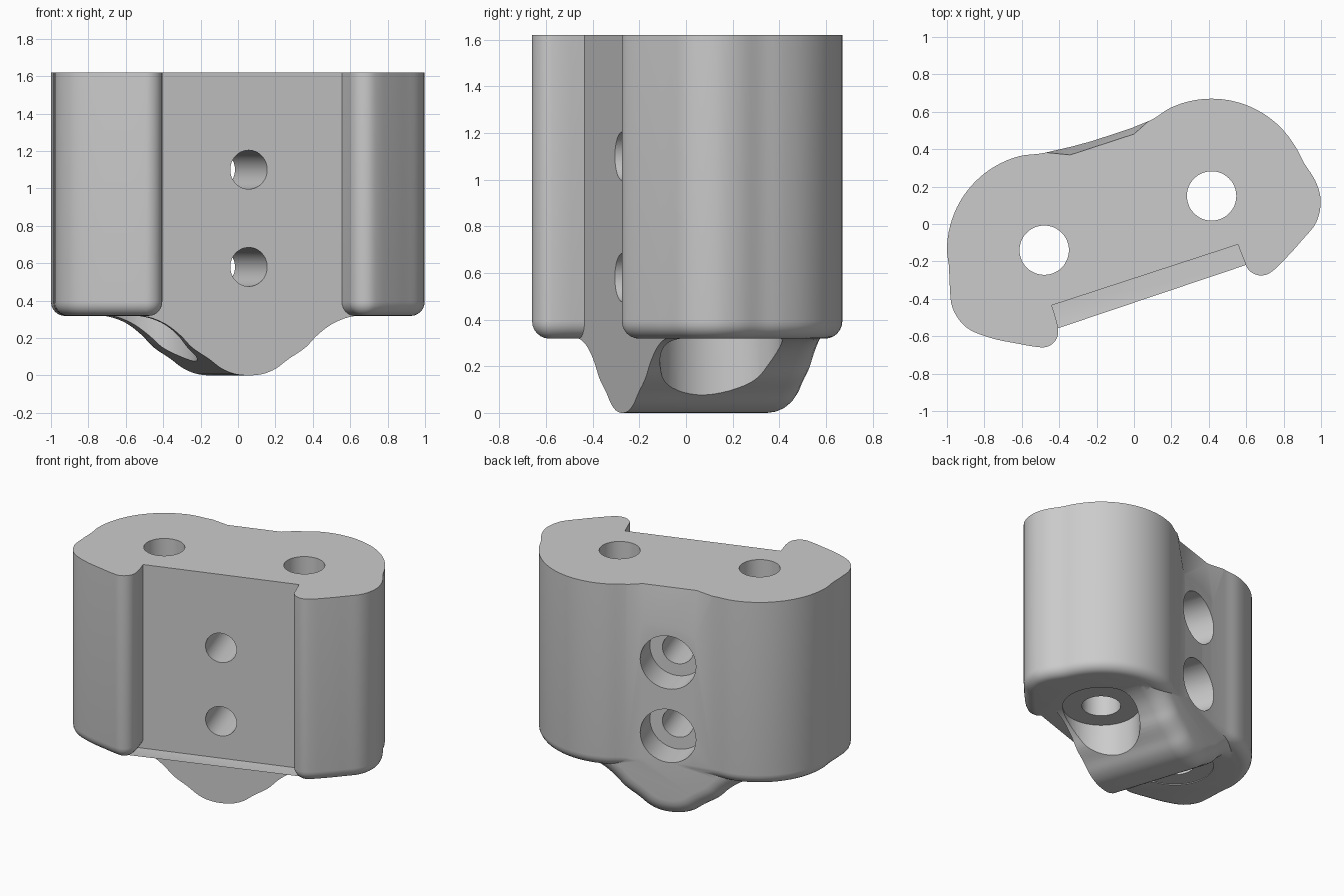
import bpy, bmesh, math
from mathutils import Vector

old = bpy.data.objects.get("Cube")
if old:
    bpy.data.objects.remove(old, do_unlink=True)

grey = bpy.data.materials.new("plain grey")
grey.use_nodes = True
colour = (0.6, 0.6, 0.6, 1)
grey.diffuse_color = colour
grey.node_tree.nodes["Principled BSDF"].inputs["Base Color"].default_value = colour

# Skewed frame: "along" follows the clamping face, "depth" runs into the block
SKEW = math.radians(18.1)
along = Vector((math.cos(SKEW), math.sin(SKEW), 0))
depth = Vector((-math.sin(SKEW), math.cos(SKEW), 0))
face_mid = Vector((0.0575, -0.2725, 0))
up = Vector((0, 0, 1))
TOP, BASE, ROUGH_TOP = 1.62, 0.318, 1.7


def skewed(a, d, z):
    return face_mid + along * a + depth * d + up * z


def arc(cx, cy, r, start, end, steps):
    angles = [math.radians(start + (end - start) * i / steps) for i in range(steps + 1)]
    return [(cx + r * math.cos(t), cy + r * math.sin(t)) for t in angles]


def smooth(points, steps=4):
    """Open curve through the points, with tangents scaled to each segment."""
    p = [Vector(q) for q in points]
    p = [2 * p[0] - p[1]] + p + [2 * p[-1] - p[-2]]
    out = []
    for a, b, c, d in zip(p, p[1:], p[2:], p[3:]):
        size = (c - b).length
        m1 = ((b - a).normalized() + (c - b).normalized()).normalized() * size
        m2 = ((c - b).normalized() + (d - c).normalized()).normalized() * size
        for i in range(steps):
            t = i / steps
            h = t * t * (3 - 2 * t)
            out.append(b * (1 - h) + c * h + m1 * t * (1 - t) ** 2 - m2 * t * t * (1 - t))
    return out + [p[-2]]


def make_object(name, bm):
    bmesh.ops.recalc_face_normals(bm, faces=bm.faces)
    if bm.calc_volume(signed=True) < 0:
        bmesh.ops.reverse_faces(bm, faces=bm.faces)
    mesh = bpy.data.meshes.new(name)
    bm.to_mesh(mesh)
    bm.free()
    mesh.materials.append(grey)
    obj = bpy.data.objects.new(name, mesh)
    bpy.context.collection.objects.link(obj)
    return obj


def rounded_prism(name, outline, length, radius, place, end_dirs=None):
    """Extrude an outline, rounding the rim at its far end."""
    pts = [Vector(p) for p in outline]
    n = len(pts)
    area = sum(pts[i - 1].x * pts[i].y - pts[i].x * pts[i - 1].y for i in range(n))
    side = 1 if area > 0 else -1
    inward = []
    for i in range(n):
        e1 = (pts[i] - pts[i - 1]).normalized()
        e2 = (pts[(i + 1) % n] - pts[i]).normalized()
        t = (e1 + e2).normalized()
        inward.append(Vector((-t.y, t.x)) * side)
    if end_dirs:
        inward[0], inward[-1] = end_dirs
    levels = [(0, 0)]
    for k in range(7 if radius else 1):
        t = math.pi / 2 * k / 6
        levels.append((length - radius + radius * math.sin(t), radius * (1 - math.cos(t))))
    bm = bmesh.new()
    rings = []
    for w, inset in levels:
        rings.append([bm.verts.new(place(*(p + d * inset), w)) for p, d in zip(pts, inward)])
    for lo, hi in zip(rings, rings[1:]):
        for i in range(n):
            bm.faces.new((lo[i - 1], lo[i], hi[i], hi[i - 1]))
    bm.faces.new(rings[0])
    bm.faces.new(rings[-1])
    return make_object(name, bm)


def cylinder(name, start, end, r):
    bm = bmesh.new()
    bmesh.ops.create_cone(bm, cap_ends=True, segments=48, radius1=r, radius2=r,
                          depth=(end - start).length)
    turn = (end - start).to_track_quat("Z", "Y")
    for v in bm.verts:
        v.co = turn @ v.co + (start + end) / 2
    obj = make_object(name, bm)
    obj.hide_render = True
    return obj


def volume(mesh):
    bm = bmesh.new()
    bm.from_mesh(mesh)
    result = bm.calc_volume(signed=True)
    bm.free()
    return result


def combine(target, other, operation):
    """Bake a boolean, keeping the first solver whose volume makes sense."""
    before = volume(target.data)
    low, high = (0.99, 1.6) if operation == "UNION" else (0.6, 1.0)
    mod = target.modifiers.new(operation.lower(), "BOOLEAN")
    mod.operation, mod.object = operation, other
    for solver in ("MANIFOLD", "EXACT"):
        mod.solver = solver
        graph = bpy.context.evaluated_depsgraph_get()
        graph.update()
        mesh = bpy.data.meshes.new_from_object(target.evaluated_get(graph))
        if low * before < volume(mesh) < high * before - 1e-6:
            target.data = mesh
            break
    target.modifiers.remove(mod)
    bpy.data.objects.remove(other, do_unlink=True)


# Main body: two round lobes with a hooked jaw at each end of the clamping face
left_post, right_post = (0.415, 0.15), (-0.48, -0.14)
outline = [skewed(-0.522, 0.03, 0).xy]
outline += arc(-0.49, -0.575, 0.085, 0, -100, 5)
outline += [(-0.62, -0.64), (-0.78, -0.605), (-0.9, -0.55), (-0.97, -0.45),
            (-0.985, -0.33), (-0.99, -0.22)]
outline += arc(*right_post, 0.52, 180, 90, 6)
outline += arc(*left_post, 0.52, 129, 31, 7)
outline += [(0.91, 0.325), (0.97, 0.23), (0.998, 0.13), (0.975, 0.01),
            (0.9, -0.085), (0.81, -0.185)]
outline += arc(0.68, -0.185, 0.09, -50, -170, 5)
outline += [skewed(0.522, 0.03, 0).xy]
body = rounded_prism("clamp_block", smooth(outline), ROUGH_TOP - BASE, 0.075,
                     lambda x, y, w: Vector((x, y, ROUGH_TOP - w)),
                     (-along.xy, along.xy))

# Central web: flat clamping face in front, rounded keel hanging below
half = [(0, 0), (0.08, 0.008), (0.15, 0.035), (0.22, 0.085), (0.32, 0.15),
        (0.38, 0.21), (0.46, 0.27), (0.54, 0.305), (0.62, 0.322)]
keel_line = smooth([(-a, z) for a, z in half[:0:-1]] + half)
web = rounded_prism("central_web", keel_line + [(0.62, 1.75), (-0.62, 1.75)], 0.768, 0.12,
                    lambda a, z, w: skewed(a, w, z))
combine(body, web, "UNION")

# Level top
combine(body, cylinder("top_trim", up * TOP, up * 2.5, 2), "DIFFERENCE")

# Sloping hollow at the top of the flat back
hollow_line = [(-0.18, 0.734), (0.18, 0.734), (0.3, 0.787), (0.3, 0.95),
               (-0.3, 0.95), (-0.3, 0.787)]
hollow = rounded_prism("back_hollow", hollow_line, 0.5, 0,
                       lambda a, d, w: skewed(a, d + 0.13 * (0.4 - w), TOP - 0.4 + w))
combine(body, hollow, "DIFFERENCE")

# Upright bores with wide spot faces underneath
for x, y in (left_post, right_post):
    post = Vector((x, y, 0))
    combine(body, cylinder("spot_face", post - up, post + up * 0.324, 0.262), "DIFFERENCE")
    combine(body, cylinder("post_bore", post - up, post + up * 2, 0.132), "DIFFERENCE")

# Cross bolt holes, counterbored from the back
for z in (0.58, 1.1):
    combine(body, cylinder("bolt_head_recess", skewed(0, 0.555, z), skewed(0, 1.2, z), 0.188),
            "DIFFERENCE")
    combine(body, cylinder("bolt_bore", skewed(0, -0.4, z), skewed(0, 1.2, z), 0.104),
            "DIFFERENCE")

bpy.ops.object.select_all(action="DESELECT")
body.select_set(True)
bpy.context.view_layer.objects.active = body
bpy.ops.object.shade_smooth_by_angle(angle=math.radians(30))
